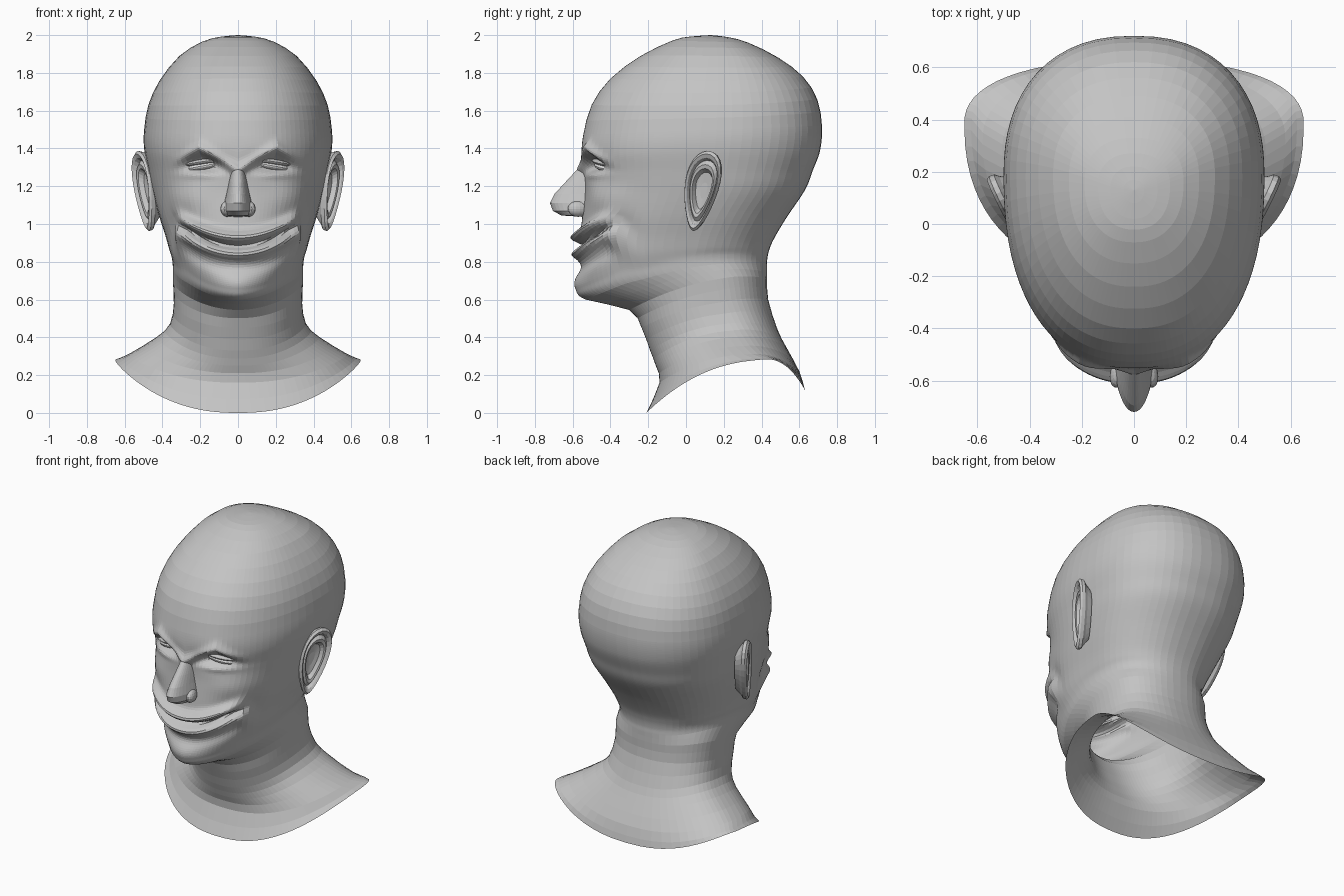
import bpy, bmesh
from math import sin, cos, pi, exp, radians
from mathutils import Vector, Matrix

default = bpy.data.objects.get("Cube")
if default:
    bpy.data.objects.remove(default, do_unlink=True)


def make_material(name, value):
    mat = bpy.data.materials.new(name)
    mat.use_nodes = True
    colour = (value, value, value, 1)
    mat.diffuse_color = colour
    mat.node_tree.nodes["Principled BSDF"].inputs["Base Color"].default_value = colour
    return mat


clay = make_material("clay grey", 0.55)
eye_white = make_material("eye white", 0.8)


def finish(name, bm, material):
    """Turn a half or one-sided bmesh into an object mirrored across x."""
    bmesh.ops.remove_doubles(bm, verts=bm.verts, dist=0.0005)
    mesh = bpy.data.meshes.new(name)
    bm.to_mesh(mesh)
    bm.free()
    mesh.materials.append(material)
    obj = bpy.data.objects.new(name, mesh)
    bpy.context.collection.objects.link(obj)
    mirror = obj.modifiers.new("mirror", "MIRROR")
    mirror.use_clip = True


def loft(rows, closed=False):
    """Skin a list of equally long point rows with quads."""
    bm = bmesh.new()
    grid = [[bm.verts.new(p) for p in row] for row in rows]
    for upper, lower in zip(grid, grid[1:]):
        count = len(upper)
        for c in range(count if closed else count - 1):
            d = (c + 1) % count
            bm.faces.new((upper[c], lower[c], lower[d], upper[d]))
    return bm


def bump(v, size):
    return exp(-(v / size) ** 2)


def fade(v, limit, soft):
    """One below the limit, falling softly to zero above it."""
    return 1 / (1 + exp(max(-50, min(50, (v - limit) / soft))))


def flow(x, z):
    """Vertical shift that bends the face rings along the grin and the brows."""
    grin = 1.2 * min(x, 0.32) ** 2 * bump(z - 0.89, 0.14)
    frown = (0.06 - 0.6 * abs(x - 0.2)) * bump(z - 1.345, 0.08) * fade(x, 0.33, 0.02)
    return grin + frown


def relief(x, z):
    """Outward height of the facial features."""
    # grinning lips, mouth slit and folds at the mouth corners
    t = z - (0.885 + 1.2 * x * x)
    wide = fade(x, 0.285, 0.014)
    d = wide * (0.055 * bump(t - 0.045, 0.032) - 0.03 * bump(t, 0.014)
                + 0.045 * bump(t + 0.045, 0.03) - 0.012 * bump(t + 0.12, 0.035))
    d += 0.045 * bump(x - 0.305, 0.028) * bump(z - 0.93, 0.1)
    d -= 0.012 * bump(x - 0.36, 0.03) * bump(z - 0.93, 0.12)
    # sockets, frowning brows, lower lids, cheeks and chin
    d -= 0.06 * bump(x - 0.17, 0.11) * bump(z - 1.31, 0.05)
    brow = 1.405 - 0.6 * abs(x - 0.2)
    d += 0.028 * bump(z - brow, 0.032) * fade(x, 0.3, 0.02)
    d += 0.022 * bump(z - 1.265, 0.025) * bump(x - 0.19, 0.09)
    d += 0.02 * bump(x - 0.27, 0.1) * bump(z - 1.14, 0.08)
    d += 0.015 * bump(x, 0.1) * bump(z - 0.69, 0.06)
    return d


# Sections from crown to collar: front y, front z, back y, back z, half width, side z
SECTIONS = [
    (.13, 2, .13, 2, 0, 2),
    (.02, 1.992, .22, 1.99, .09, 1.992),
    (-.07, 1.972, .33, 1.96, .19, 1.965),
    (-.24, 1.89, .49, 1.88, .31, 1.89),
    (-.4, 1.77, .62, 1.78, .415, 1.76),
    (-.5, 1.63, .695, 1.66, .475, 1.63),
    (-.545, 1.47, .72, 1.52, .497, 1.5),
    (-.555, 1.36, .71, 1.39, .497, 1.4),
    (-.54, 1.27, .67, 1.28, .475, 1.28),
    (-.535, 1.18, .63, 1.18, .455, 1.18),
    (-.55, 1.03, .53, 1.03, .42, 1.05),
    (-.56, .9, .465, .92, .385, .94),
    (-.565, .77, .44, .86, .365, .87),
    (-.575, .66, .43, .81, .35, .82),
    (-.53, .6, .43, .77, .345, .77),
    (-.3, .545, .43, .71, .345, .7),
    (-.235, .45, .435, .6, .34, .58),
    (-.19, .33, .485, .44, .36, .47),
    (-.16, .25, .53, .35, .43, .4),
    (-.14, .16, .6, .22, .58, .31),
    (-.21, 0, .63, .12, .65, .28),
]
COLUMNS = 42


def blend(a, b, c, d, t):
    """Catmull-Rom step between b and c."""
    return [q + t / 2 * (r - p + t * (2 * p - 5 * q + 4 * r - s + t * (3 * (q - r) + s - p)))
            for p, q, r, s in zip(a, b, c, d)]


def head_row(section):
    yf, zf, yb, zb, w, zs = section
    # widest point sits further back at the shoulders
    yc = yf + (0.58 + 0.13 * fade(zf, 0.14, 0.03)) * (yb - yf)
    taper = 0.87 + 0.25 * bump(zf - 0.62, 0.1)
    row = []
    for k in range(COLUMNS + 1):
        angle = pi * (k / COLUMNS) ** 1.6
        c, s = cos(angle), max(0, sin(angle))
        power = taper if c > 0 else 0.87
        x = 0 if k in (0, COLUMNS) else w * s ** (0.87 + (power - 0.87) * max(c, 0))
        reach = abs(c) ** power
        y = yc - (yc - yf) * reach if c > 0 else yc + (yb - yc) * reach
        z = zs + c * (zf - zb) / 2 + c * c * ((zf + zb) / 2 - zs)
        # only the face, not the throat, carries relief
        face = fade(y, -0.3, 0.025) * fade(-z, -0.6, 0.01)
        z += flow(x, z) * face
        out = Vector((x, y - 0.1, 0)).normalized()
        shift = out * relief(x, z) * face
        row.append((x + shift.x, y + shift.y, z))
    return row


rows = []
last = len(SECTIONS) - 1
for i in range(last):
    around = [SECTIONS[min(last, max(0, i + o))] for o in (-1, 0, 1, 2)]
    steps = 10 if 6 <= i <= 13 else 2
    for j in range(steps):
        rows.append(head_row(blend(*around, j / steps)))
rows.append(head_row(SECTIONS[last]))
finish("head_and_neck", loft(rows), clay)

# Nose: height, tip depth and half width of each section
NOSE = [(1.35, -.53, .02), (1.29, -.575, .037), (1.22, -.64, .05), (1.16, -.695, .062),
        (1.11, -.72, .075), (1.07, -.705, .08), (1.045, -.66, .07), (1.035, -.5, .05)]
root = -0.48
nose_rows = [[(w * sin(a), root + (tip - root) * cos(a) ** 0.9, z)
              for a in (pi / 2 * k / 10 * 0.999 for k in range(11))] for z, tip, w in NOSE]
finish("nose", loft(nose_rows), clay)


def ellipsoid(name, centre, size, turn, roll, material):
    bm = bmesh.new()
    matrix = (Matrix.Translation(centre) @ Matrix.Rotation(radians(turn), 4, "Z")
              @ Matrix.Rotation(radians(roll), 4, "Y") @ Matrix.Diagonal((*size, 1)))
    bmesh.ops.create_uvsphere(bm, u_segments=16, v_segments=10, radius=1, matrix=matrix)
    finish(name, bm, material)


ellipsoid("nostril_wings", (.058, -.57, 1.08), (.033, .058, .042), 15, 0, clay)
ellipsoid("eyes", (.185, -.43, 1.305), (.095, .05, .024), 20, 10, eye_white)
ellipsoid("upper_eyelids", (.185, -.435, 1.328), (.11, .055, .018), 20, 8, clay)

# Ears: nested outlines from the root over the rim into the hollow (scale, height)
EAR = [(.7, -.06), (.86, -.03), (.98, -.015), (1, .005), (.93, .018), (.83, .01), (.76, -.01),
       (.66, .006), (.56, .002), (.46, -.025), (.2, -.03), (0, -.03)]
back = Vector((.42, .9, 0)).normalized()
up = Vector((.13, .17, .97)).normalized()
side = back.cross(up).normalized()
middle = Vector((.495, .08, 1.175))
ear_rows = []
for scale, height in EAR:
    row = []
    for k in range(28):
        a = 2 * pi * k / 28
        b = sin(a)
        width = 0.095 * (1 + 0.35 * b) * scale
        row.append(middle + back * cos(a) * width + up * b * 0.217 * scale + side * height)
    ear_rows.append(row)
ear = loft(ear_rows, closed=True)
bmesh.ops.remove_doubles(ear, verts=ear.verts, dist=0.0005)
bmesh.ops.recalc_face_normals(ear, faces=ear.faces)
finish("ears", ear, clay)
